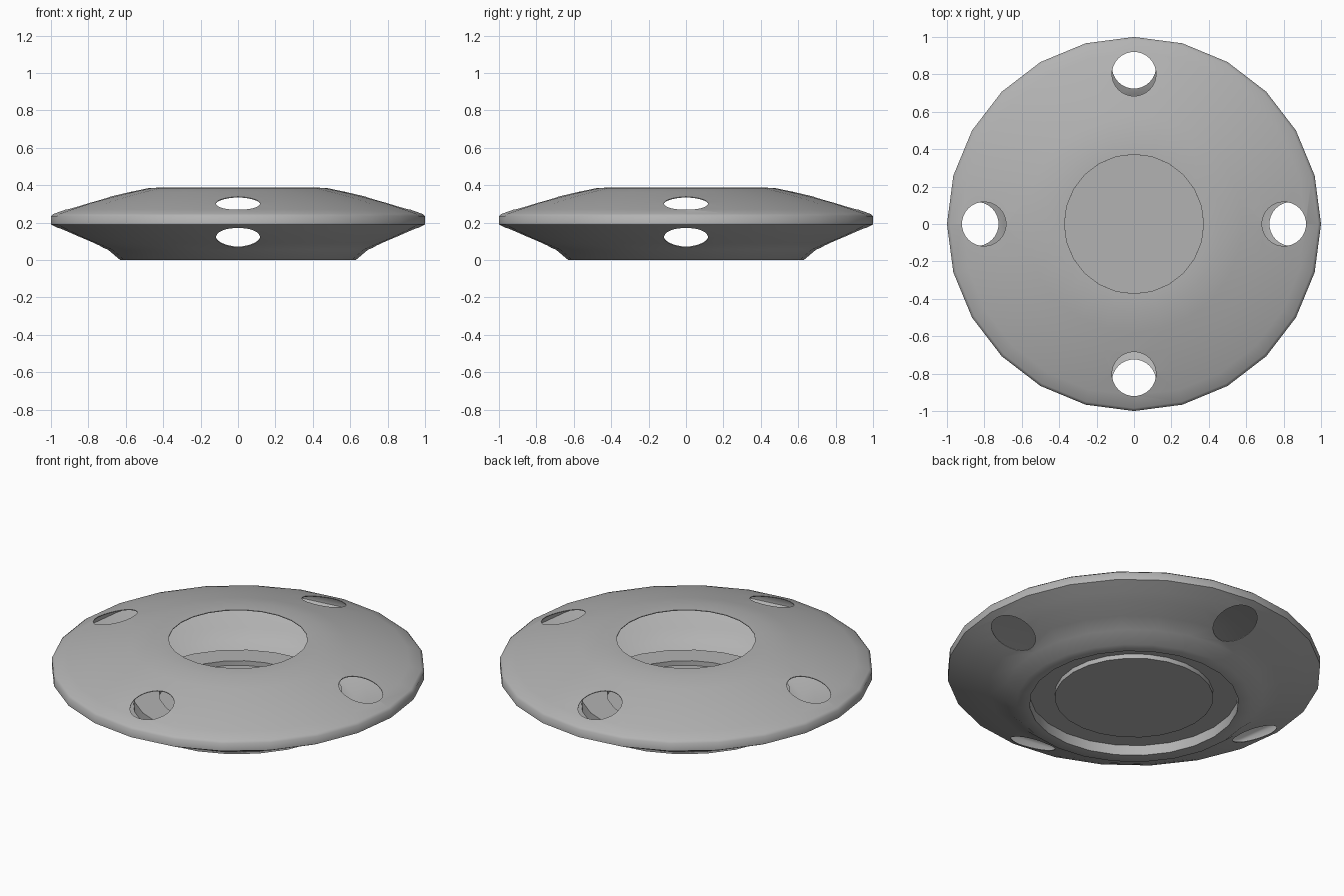
import bpy, bmesh
from math import sin, cos, pi, radians
from mathutils import Matrix

if "Cube" in bpy.data.objects:
    bpy.data.objects.remove(bpy.data.objects["Cube"])

SIDES = 24

# Profile of the shell (radius, height): top opening, rim, underside, foot ring, stepped floor
PROFILE = [(0.372, 0.387), (0.47, 0.386), (0.58, 0.363), (0.69, 0.337), (0.81, 0.305),
           (0.92, 0.27), (0.985, 0.247), (1.0, 0.235), (1.0, 0.19),
           (0.93, 0.155), (0.87, 0.127), (0.78, 0.09), (0.695, 0.055), (0.63, 0.0),
           (0.56, 0.0), (0.56, 0.06), (0.425, 0.06), (0.425, 0.033)]


def new_object(name, bm):
    mesh = bpy.data.meshes.new(name)
    bm.to_mesh(mesh)
    bm.free()
    obj = bpy.data.objects.new(name, mesh)
    bpy.context.collection.objects.link(obj)
    return obj


# Hollow disc shell, turned around z
bm = bmesh.new()
rings = [[bm.verts.new((r * cos(2 * pi * j / SIDES), r * sin(2 * pi * j / SIDES), z))
          for j in range(SIDES)] for r, z in PROFILE]
for a, b in zip(rings, rings[1:]):
    for j in range(SIDES):
        k = (j + 1) % SIDES
        bm.faces.new((a[j], b[j], b[k], a[k]))
bm.faces.new(rings[-1][::-1])
shell = new_object("disc_shell", bm)

# Dark grey surface
grey = bpy.data.materials.new("dark_grey")
grey.diffuse_color = (0.45, 0.45, 0.45, 1)
grey.use_nodes = True
grey.node_tree.nodes["Principled BSDF"].inputs["Base Color"].default_value = grey.diffuse_color
shell.data.materials.append(grey)

# Cutters for four holes in the upper side and four in the underside
bm = bmesh.new()
for i in range(4):
    for radius, low, high in ((0.802, 0.217, 0.5), (0.842, -0.1, 0.207)):
        place = Matrix.Rotation(i * pi / 2, 4, 'Z') @ Matrix.Translation((radius, 0, (low + high) / 2))
        bmesh.ops.create_cone(bm, cap_ends=True, segments=32, radius1=0.118, radius2=0.118,
                              depth=high - low, matrix=place)
cutter = new_object("hole_cutter", bm)
cutter.data.materials.append(grey)
cutter.hide_render = True

# Thin wall, then drill the holes
wall = shell.modifiers.new("wall", 'SOLIDIFY')
wall.thickness = 0.004
wall.offset = -1
drill = shell.modifiers.new("drill", 'BOOLEAN')
drill.operation = 'DIFFERENCE'
drill.solver = 'EXACT'
drill.object = cutter

bpy.context.view_layer.objects.active = shell
shell.select_set(True)
bpy.ops.object.modifier_apply(modifier="wall")
bpy.ops.object.modifier_apply(modifier="drill")
bpy.data.objects.remove(cutter)
bpy.ops.object.shade_smooth_by_angle(angle=radians(57))
